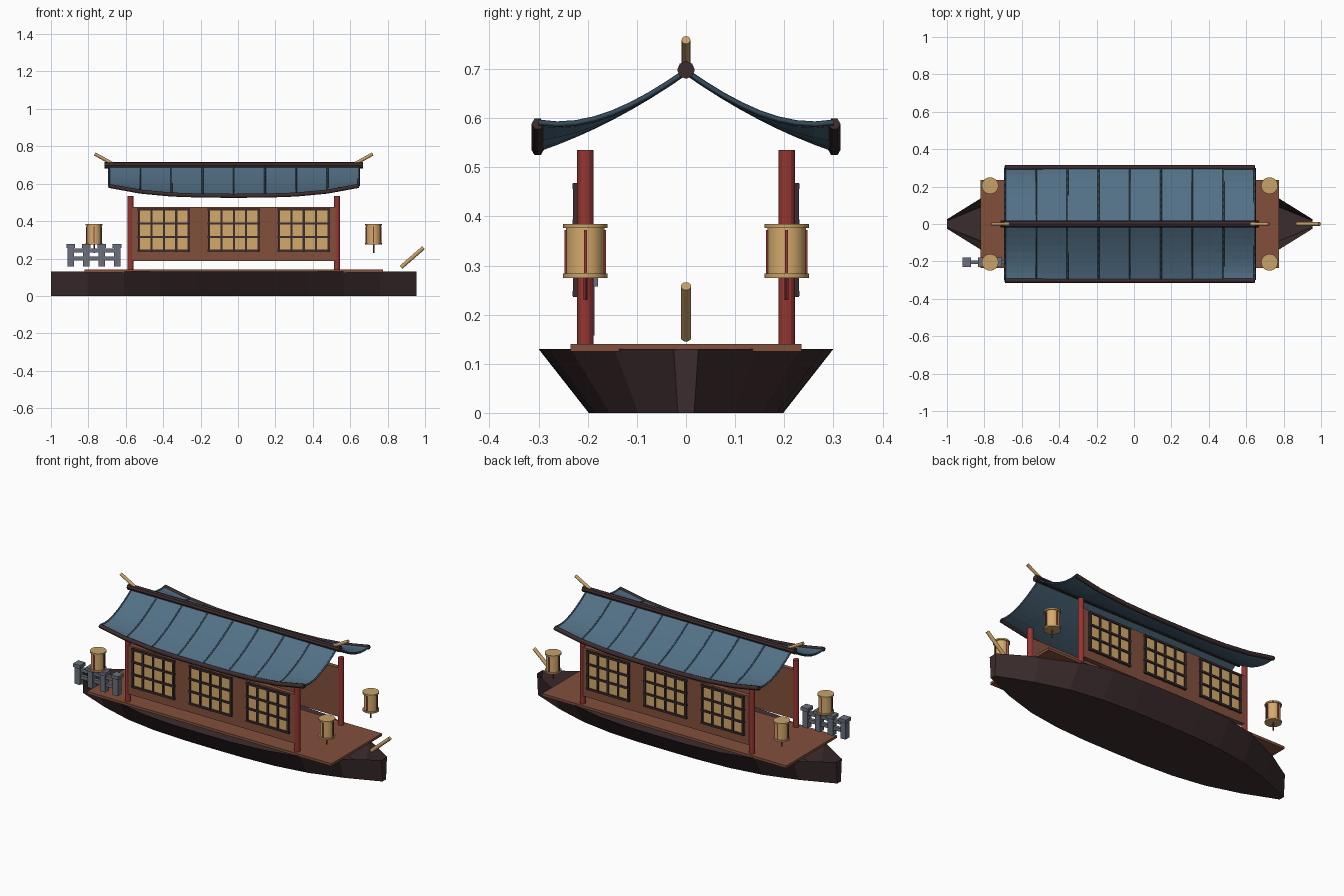
import bpy, bmesh, math
from mathutils import Vector

if "Cube" in bpy.data.objects:
    bpy.data.objects.remove(bpy.data.objects["Cube"])

XC = -0.0225  # the boat is symmetric about this x


def material(name, r, g, b):
    col = [(c / 255 / 12.92 if c < 11 else ((c / 255 + 0.055) / 1.055) ** 2.4) for c in (r, g, b)] + [1]
    m = bpy.data.materials.new(name)
    m.use_nodes = True
    m.diffuse_color = col
    bsdf = m.node_tree.nodes["Principled BSDF"]
    bsdf.inputs["Base Color"].default_value = col
    bsdf.inputs["Roughness"].default_value = 0.8
    return m


DARK = material("dark timber", 60, 44, 46)
WOOD = material("brown timber", 130, 80, 60)
RED = material("red lacquer", 150, 54, 50)
BLUE = material("blue roof", 82, 112, 134)
RIB = material("dark blue rib", 52, 74, 90)
PAPER = material("warm paper", 212, 170, 108)
BAMBOO = material("bamboo", 200, 162, 104)
STONE = material("grey stone", 106, 112, 124)


def finish(name, bm, mat):
    bmesh.ops.recalc_face_normals(bm, faces=bm.faces[:])
    me = bpy.data.meshes.new(name)
    bm.to_mesh(me)
    bm.free()
    me.materials.append(mat)
    ob = bpy.data.objects.new(name, me)
    bpy.context.collection.objects.link(ob)
    return ob


def add_box(bm, centre, size):
    made = bmesh.ops.create_cube(bm, size=1)["verts"]
    for v in made:
        v.co = Vector([c + a * s for c, a, s in zip(centre, v.co, size)])


def box(name, centre, size, mat):
    bm = bmesh.new()
    add_box(bm, centre, size)
    return finish(name, bm, mat)


def rod(name, a, b, radius, mat, sides=12):
    a, b = Vector(a), Vector(b)
    bm = bmesh.new()
    bmesh.ops.create_cone(bm, cap_ends=True, segments=sides, radius1=radius,
                          radius2=radius, depth=(b - a).length)
    ob = finish(name, bm, mat)
    ob.location = (a + b) / 2
    ob.rotation_euler = (b - a).to_track_quat("Z", "Y").to_euler()
    return ob


def tube(name, points, radius, mat, resolution=1):
    cu = bpy.data.curves.new(name, "CURVE")
    cu.dimensions = "3D"
    cu.bevel_depth = radius
    cu.bevel_resolution = resolution
    cu.use_fill_caps = True
    sp = cu.splines.new("POLY")
    sp.points.add(len(points) - 1)
    for p, co in zip(sp.points, points):
        p.co = (*co, 1)
    cu.materials.append(mat)
    ob = bpy.data.objects.new(name, cu)
    bpy.context.collection.objects.link(ob)
    return ob


# Hull: open shell tapering to both ends, narrower at the bottom
bm = bmesh.new()
rings = []
for i in range(-5, 6):
    t = i / 5
    w = max(0.025, 0.3 * (1 - abs(t) ** 3))
    x = XC + 0.9775 * t
    rings.append([bm.verts.new(p) for p in
                  ((x, -w, 0.13), (x, -w * 0.66, 0), (x, w * 0.66, 0), (x, w, 0.13))])
for a, b in zip(rings, rings[1:]):
    for k in range(3):
        bm.faces.new((a[k], a[k + 1], b[k + 1], b[k]))
bm.faces.new(rings[0])
bm.faces.new(rings[-1])
finish("hull", bm, DARK)

# Deck
box("deck", (XC, 0, 0.1325), (1.595, 0.47, 0.015), WOOD)

# Cabin walls, windows and corner posts on both sides
for s, side in ((-1, "right"), (1, "left")):
    box(f"{side}_wall", (XC, s * 0.205, 0.331), (1.11, 0.027, 0.288), WOOD)
    for e, end in ((-1, "rear"), (1, "front")):
        x = XC + e * 0.5525
        rod(f"{side}_{end}_post", (x, s * 0.205, 0.14), (x, s * 0.205, 0.535), 0.0165, RED)
    for n in (-1, 0, 1):
        x, z, w, h = XC + n * 0.374, 0.352, 0.265, 0.218
        box(f"{side}_window_{n + 2}", (x, s * 0.2205, z), (w, 0.005, h), PAPER)
        bm = bmesh.new()
        for k in range(5):
            add_box(bm, (x + w * (k / 4 - 0.5), s * 0.224, z), (0.011, 0.012, h + 0.014))
        for k in range(4):
            add_box(bm, (x, s * 0.225, z + h * (k / 3 - 0.5)), (w + 0.016, 0.012, 0.011))
        finish(f"{side}_lattice_{n + 2}", bm, DARK)


# Roof: sagging slopes whose eaves sweep up towards the ends
def roof_point(t, y):
    a = abs(y)
    lift = 0.052 * abs(t) ** 3 * (a / 0.3) ** 3
    return Vector((XC + 0.6675 * t, y, 0.692 - 0.7 * a + 0.6 * a * a + lift))


STEPS = [k / 4 for k in range(-4, 5)]
ACROSS = [0.3 * k / 8 for k in range(9)]
for s, side in ((-1, "right"), (1, "left")):
    bm = bmesh.new()
    rows = [[bm.verts.new(roof_point(t, s * y)) for y in ACROSS] for t in STEPS]
    for a, b in zip(rows, rows[1:]):
        for k in range(len(ACROSS) - 1):
            bm.faces.new((a[k], a[k + 1], b[k + 1], b[k]))
    roof = finish(f"{side}_roof", bm, BLUE)
    sol = roof.modifiers.new("thickness", "SOLIDIFY")
    sol.thickness = 0.008
    sol.offset = 0
    for k, t in enumerate(STEPS):
        tube(f"{side}_roof_rib_{k + 1}",
             [roof_point(t, s * y) + Vector((0, 0, 0.003)) for y in ACROSS], 0.006, RIB, 0)
    tube(f"{side}_eave_beam", [roof_point(t, s * 0.302) for t in STEPS], 0.0125, DARK)

# Ridge beam with a slanted bamboo finial at each end
rod("ridge_beam", (XC - 0.692, 0, 0.698), (XC + 0.692, 0, 0.698), 0.018, DARK, 8)
for e, end in ((-1, "rear"), (1, "front")):
    rod(f"{end}_finial", (XC + e * 0.64, 0, 0.702), (XC + e * 0.743, 0, 0.759), 0.009, BAMBOO)

# Bow pole
rod("bow_pole", (0.872, 0, 0.153), (0.992, 0, 0.258), 0.0105, BAMBOO)

# Lanterns over the four deck corners
for e, end in ((-1, "rear"), (1, "front")):
    for s, side in ((-1, "right"), (1, "left")):
        x, y = XC + e * 0.747, s * 0.205
        name = f"{end}_{side}_lantern"
        parts = [rod(f"{name}_body", (x, y, 0.28), (x, y, 0.38), 0.039, PAPER, 16)]
        for part, z in (("bottom_rim", 0.275), ("top_rim", 0.376)):
            parts.append(rod(f"{name}_{part}", (x, y, z), (x, y, z + 0.009), 0.045, BAMBOO, 16))
        bpy.ops.object.select_all(action="DESELECT")
        for p in parts:
            p.select_set(True)
        bpy.context.view_layer.objects.active = parts[0]
        bpy.ops.object.shade_smooth_by_angle(angle=math.radians(40))
        bm = bmesh.new()
        for dx, dy in ((1, 0), (-1, 0), (0, 1), (0, -1)):
            add_box(bm, (x + dx * 0.039, y + dy * 0.039, 0.328), (0.006, 0.006, 0.088))
        finish(f"{name}_strips", bm, RED)
        rod(f"{name}_tassel", (x, y, 0.23), (x, y, 0.28), 0.004, RED, 8)

# Stone railing beside the stern
bm = bmesh.new()
for k in range(4):
    x = -0.894 + k * 0.0825
    add_box(bm, (x, -0.204, 0.21), (0.034, 0.036, 0.105))
    add_box(bm, (x, -0.204, 0.267), (0.047, 0.05, 0.02))
for z in (0.2, 0.243):
    add_box(bm, (-0.77, -0.204, z), (0.25, 0.02, 0.02))
finish("stone_railing", bm, STONE)
